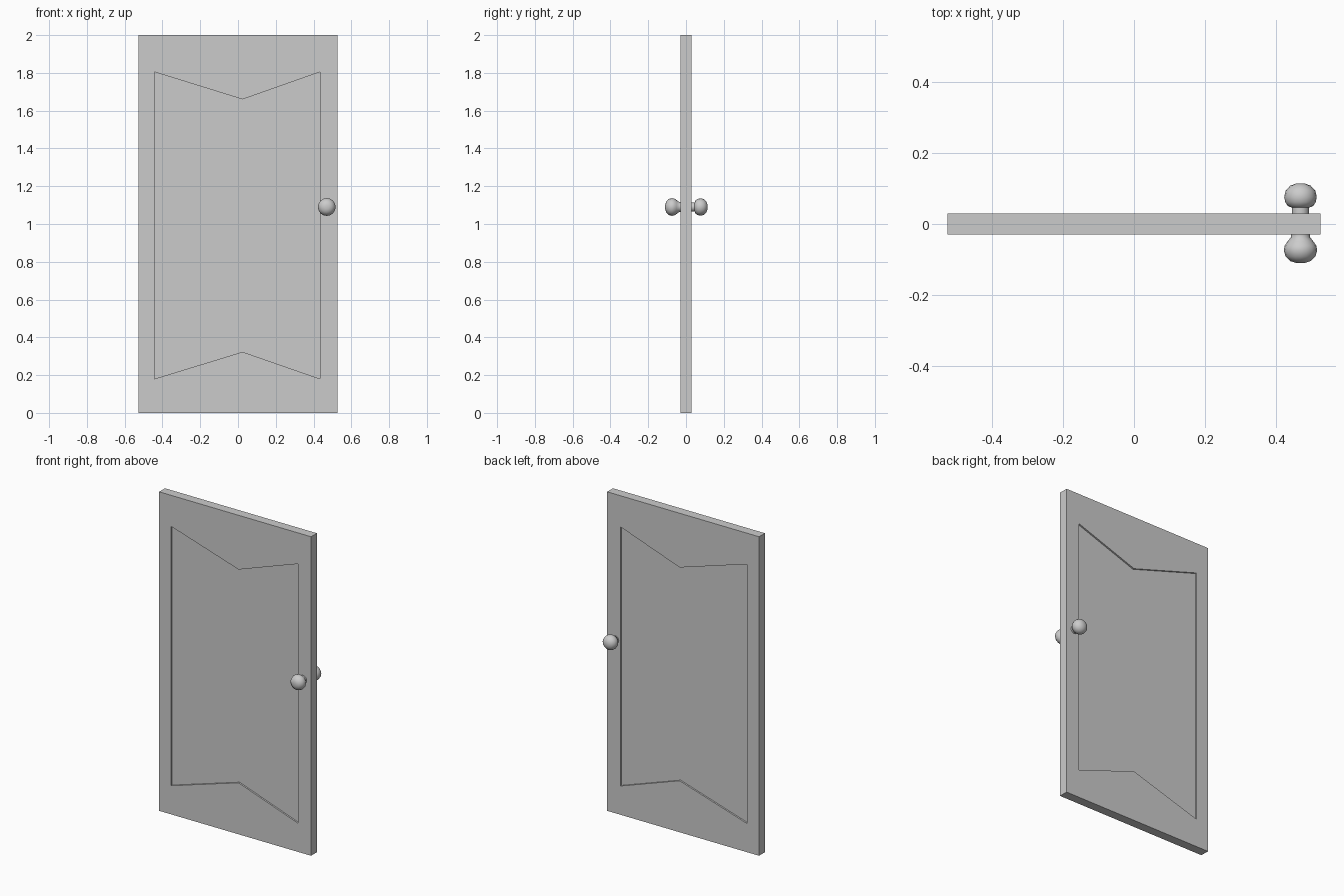
import bpy, bmesh, math

if "Cube" in bpy.data.objects:
    bpy.data.objects.remove(bpy.data.objects["Cube"])

W, T, H, DEPTH = 0.527, 0.029, 2.0, 0.01
MID = 0.024


def make_object(name, bm):
    bmesh.ops.recalc_face_normals(bm, faces=bm.faces)
    mesh = bpy.data.meshes.new(name)
    bm.to_mesh(mesh)
    bm.free()
    obj = bpy.data.objects.new(name, mesh)
    bpy.context.collection.objects.link(obj)
    return obj


# Door slab with a notched recessed panel on both faces
outer = [(-W, 0), (MID, 0), (W, 0), (W, H), (MID, H), (-W, H)]
inner = [(-0.443, 0.18), (MID, 0.323), (0.435, 0.18),
         (0.435, 1.805), (MID, 1.66), (-0.443, 1.805)]
bm = bmesh.new()


def ring(points, y):
    return [bm.verts.new((x, y, z)) for x, z in points]


def bridge(a, b):
    for i in range(len(a)):
        j = (i + 1) % len(a)
        bm.faces.new((a[i], a[j], b[j], b[i]))


rims = []
for side in (-1, 1):
    rim = ring(outer, side * T)
    lip = ring(inner, side * T)
    floor = ring(inner, side * (T - DEPTH))
    bridge(rim, lip)
    bridge(lip, floor)
    # panel floor as two quads split at the notch points
    bm.faces.new((floor[0], floor[1], floor[4], floor[5]))
    bm.faces.new((floor[1], floor[2], floor[3], floor[4]))
    rims.append(rim)
bridge(*rims)
make_object("door_slab", bm)


# Door knobs: lathed profiles of (radius, y)
def knob(name, profile, segments=16):
    bm = bmesh.new()
    verts = [bm.verts.new((r, y, 0)) for r, y in profile]
    edges = [bm.edges.new(p) for p in zip(verts, verts[1:])]
    bmesh.ops.spin(bm, geom=verts + edges, cent=(0, 0, 0), axis=(0, 1, 0),
                   angle=math.tau, steps=segments)
    bmesh.ops.remove_doubles(bm, verts=bm.verts, dist=1e-5)
    obj = make_object(name, bm)
    obj.location = (0.47, 0, 1.09)
    bpy.ops.object.select_all(action='DESELECT')
    obj.select_set(True)
    bpy.context.view_layer.objects.active = obj
    bpy.ops.object.shade_smooth_by_angle(angle=math.radians(40))


knob("front_knob", [(0.027, -0.02), (0.027, -0.03), (0.027, -0.037), (0.037, -0.05),
                    (0.045, -0.062), (0.047, -0.075), (0.042, -0.092),
                    (0.028, -0.105), (0.012, -0.11), (0, -0.11)])
knob("back_knob", [(0.024, 0.02), (0.024, 0.046), (0.036, 0.051), (0.043, 0.062),
                   (0.046, 0.076), (0.042, 0.094), (0.029, 0.108),
                   (0.013, 0.114), (0, 0.115)])
